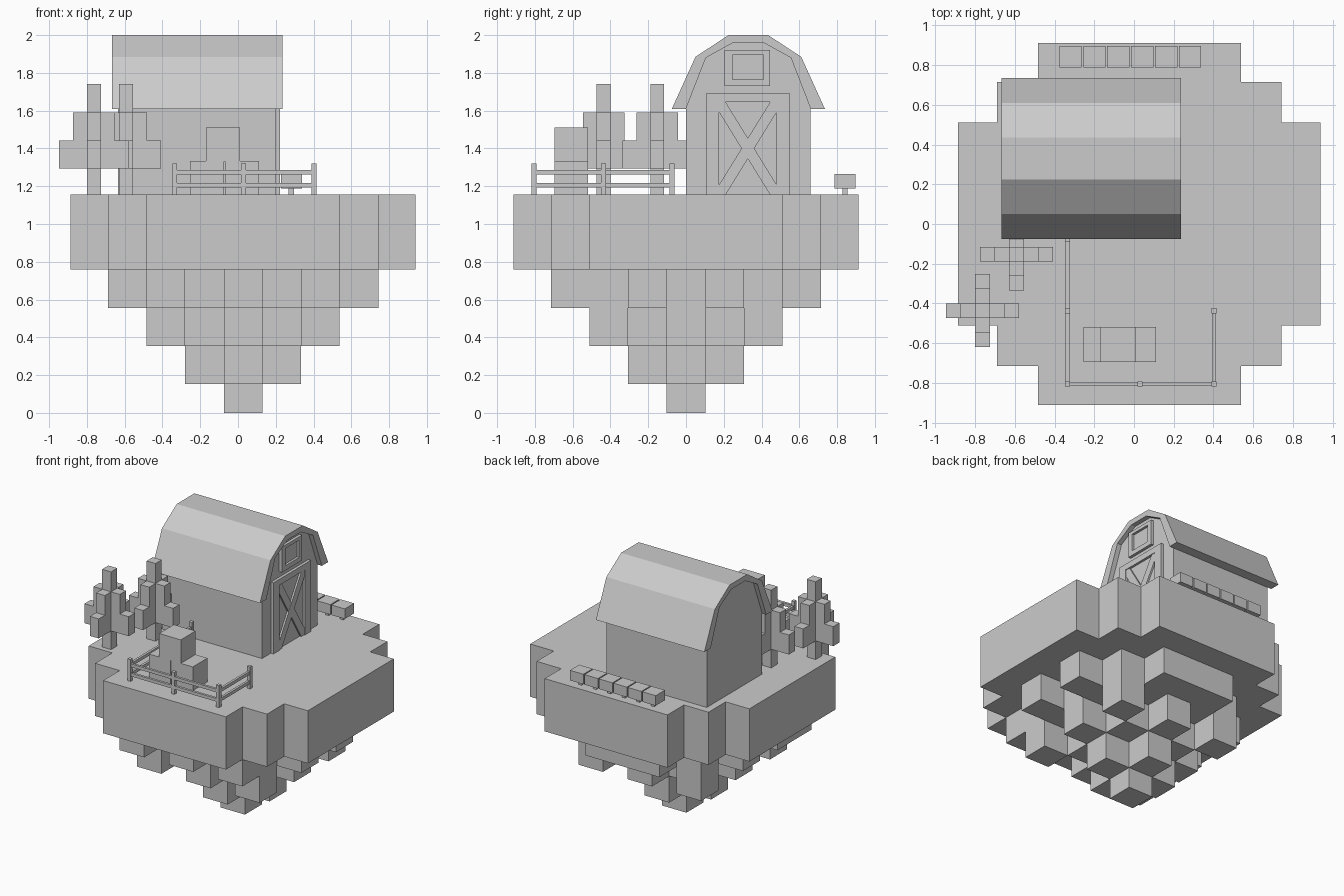
import bpy, bmesh
from mathutils import Matrix, Vector

if "Cube" in bpy.data.objects:
    bpy.data.objects.remove(bpy.data.objects["Cube"])

# The whole model is one plain grey
GREY = bpy.data.materials.new("plain grey")
GREY.diffuse_color = (0.6, 0.6, 0.6, 1)
GREY.use_nodes = True
GREY.node_tree.nodes["Principled BSDF"].inputs["Base Color"].default_value = GREY.diffuse_color


def finish(name, bm):
    bmesh.ops.recalc_face_normals(bm, faces=bm.faces)
    me = bpy.data.meshes.new(name)
    bm.to_mesh(me)
    bm.free()
    me.materials.append(GREY)
    ob = bpy.data.objects.new(name, me)
    bpy.context.collection.objects.link(ob)
    return ob


def boxes(name, *dims):
    """One object from boxes given as x0, x1, y0, y1, z0, z1."""
    bm = bmesh.new()
    for x0, x1, y0, y1, z0, z1 in dims:
        M = Matrix.Translation(((x0 + x1) / 2, (y0 + y1) / 2, (z0 + z1) / 2))
        M = M @ Matrix.Diagonal((x1 - x0, y1 - y0, z1 - z0, 1))
        bmesh.ops.create_cube(bm, size=1, matrix=M)
    return finish(name, bm)


def prism(name, profile, x0, x1):
    """Extrude a closed y-z profile along x."""
    bm = bmesh.new()
    f = bm.faces.new([bm.verts.new((x0, y, z)) for y, z in profile])
    r = bmesh.ops.extrude_face_region(bm, geom=[f])
    vs = [v for v in r["geom"] if isinstance(v, bmesh.types.BMVert)]
    bmesh.ops.translate(bm, verts=vs, vec=(x1 - x0, 0, 0))
    return finish(name, bm)


# --- Floating island: outer faces of a set of voxels -----------------------
TOP = 1.155
LEVELS = [TOP, 0.758, 0.556, 0.354, 0.154, 0.0]


def edge(n, centre):
    """Grid line n (in half cells); the outermost column is a little narrower."""
    return centre + max(-0.9125, min(0.9125, n * 0.2045))


def layer(k, i, j):
    a, b = abs(i), abs(j)
    if k == 0:
        return max(a, b) <= 4 and (min(a, b) <= 2 or max(a, b) <= 3)
    if k == 1:
        rim = {(3, 1), (3, -1), (-3, 1), (-3, -1), (-1, 3), (0, 3), (1, 3),
               (-2, -3), (0, -3), (2, -3), (-3, -2)}
        return max(a, b) <= 2 or (i, j) in rim
    if k == 2:
        return a + b <= 2 or (a, b) == (2, 2)
    return a + b <= 4 - k


def voxels(name, ks):
    cells = {(i, j, k) for k in ks for i in range(-4, 5) for j in range(-4, 5)
             if layer(k, i, j)}
    bm = bmesh.new()
    for i, j, k in sorted(cells):
        lo = Vector((edge(i - .5, .027), edge(j - .5, 0), LEVELS[k + 1]))
        hi = Vector((edge(i + .5, .027), edge(j + .5, 0), LEVELS[k]))
        for ax, s, n in ((0, -1, (i - 1, j, k)), (0, 1, (i + 1, j, k)),
                         (1, -1, (i, j - 1, k)), (1, 1, (i, j + 1, k)),
                         (2, -1, (i, j, k + 1)), (2, 1, (i, j, k - 1))):
            if n in cells:
                continue
            u, v = (ax + 1) % 3, (ax + 2) % 3
            quad = []
            for p, q in ((lo, lo), (hi, lo), (hi, hi), (lo, hi)):
                co = Vector()
                co[ax] = hi[ax] if s > 0 else lo[ax]
                co[u], co[v] = p[u], q[v]
                quad.append(bm.verts.new(co))
            bm.faces.new(quad if s > 0 else quad[::-1])
    bmesh.ops.remove_doubles(bm, verts=bm.verts, dist=1e-4)
    return finish(name, bm)


voxels("island_top", (0,))
voxels("island_underside", (1, 2, 3, 4))

# --- Barn ------------------------------------------------------------------
MID = 0.33


def mirrored(half):
    """Half profile (offset from ridge, z), low to high, mirrored over the ridge."""
    return [(MID - d, z) for d, z in half] + [(MID + d, z) for d, z in half[::-1]]


outer = mirrored([(0.405, 1.61), (0.28, 1.885), (0.105, 2.0)])
inner = mirrored([(0.33, 1.61), (0.225, 1.88), (0.08, 1.96)])
prism("barn_walls", [(0, TOP)] + inner + [(0.66, TOP)], -0.635, 0.2)
prism("barn_roof", outer + inner[::-1], -0.668, 0.236)

# Door frame, panel and cross brace on the +x gable
X0, X1 = 0.195, 0.222
boxes("door_frame",
      (X0, X1, 0.105, 0.175, TOP, 1.69), (X0, X1, 0.48, 0.55, TOP, 1.69),
      (X0, X1, 0.175, 0.48, 1.645, 1.69))
boxes("door_panel", (X0, 0.204, 0.175, 0.48, TOP, 1.645))


def brace(name, s, x1):
    a, b = (0.175, 0.48) if s > 0 else (0.48, 0.175)
    w, zt = 0.035, 1.645
    d = s * w
    prism(name, [(a, TOP), (a + d, TOP), (b, zt - 1.5 * w), (b, zt),
                 (b - d, zt), (a, TOP + 1.5 * w)], X0, x1)


brace("door_brace_a", 1, 0.217)
brace("door_brace_b", -1, 0.216)

# Loft window
boxes("window_frame",
      (X0, X1, 0.205, 0.245, 1.73, 1.92), (X0, X1, 0.41, 0.445, 1.73, 1.92),
      (X0, X1, 0.245, 0.41, 1.73, 1.765), (X0, X1, 0.245, 0.41, 1.895, 1.92))
boxes("window_pane", (X0, 0.204, 0.245, 0.41, 1.765, 1.895))

# --- Fence -----------------------------------------------------------------
XL, XM, XR, YF, YM, YB = -0.335, 0.03, 0.403, -0.805, -0.437, -0.075
posts = [(XL, YB), (XL, YM), (XL, YF), (XM, YF), (XR, YF), (XR, YM)]
boxes("fence_posts", *[(x - .013, x + .013, y - .013, y + .013, TOP, 1.32)
                       for x, y in posts])
rails = []
for (xa, ya), (xb, yb) in zip(posts, posts[1:]):
    for z in (1.274, 1.204):
        rails.append((min(xa, xb) - .009, max(xa, xb) + .009,
                      min(ya, yb) - .009, max(ya, yb) + .009, z - .012, z + .012))
boxes("fence_rails", *rails)

# --- Hay bales -------------------------------------------------------------
for n, (x, z) in enumerate(((-0.255, TOP), (-0.07, TOP), (-0.17, 1.332))):
    boxes(f"hay_bale_{n + 1}", (x, x + 0.18, -0.695, -0.52, z, z + 0.178))

# --- Trees: trunk with stepped cross of leaf blocks ------------------------
W = 0.0735
for n, (x, y) in enumerate(((-0.763, -0.436), (-0.592, -0.152))):
    h = W / 2
    boxes(f"tree_trunk_{n + 1}", (x - h, x + h, y - h, y + h, TOP, 1.295))
    blocks = [(x - h, x + h, y - h, y + h, 1.295, 1.74)]
    for dx, dy in ((1, 0), (-1, 0), (0, 1), (0, -1)):
        for step, zt in ((1, 1.59), (2, 1.442)):
            cx, cy = x + dx * W * step, y + dy * W * step
            blocks.append((cx - h, cx + h, cy - h, cy + h, 1.295, zt))
    boxes(f"tree_leaves_{n + 1}", *blocks)

# --- Row of crops behind the barn ------------------------------------------
xs = [-0.32 + 0.1205 * i for i in range(6)]
boxes("crop_stems", *[(x - .014, x + .014, .828, .856, TOP, 1.19) for x in xs])
boxes("crop_heads", *[(x - .056, x + .056, .787, .897, 1.189, 1.265) for x in xs])
